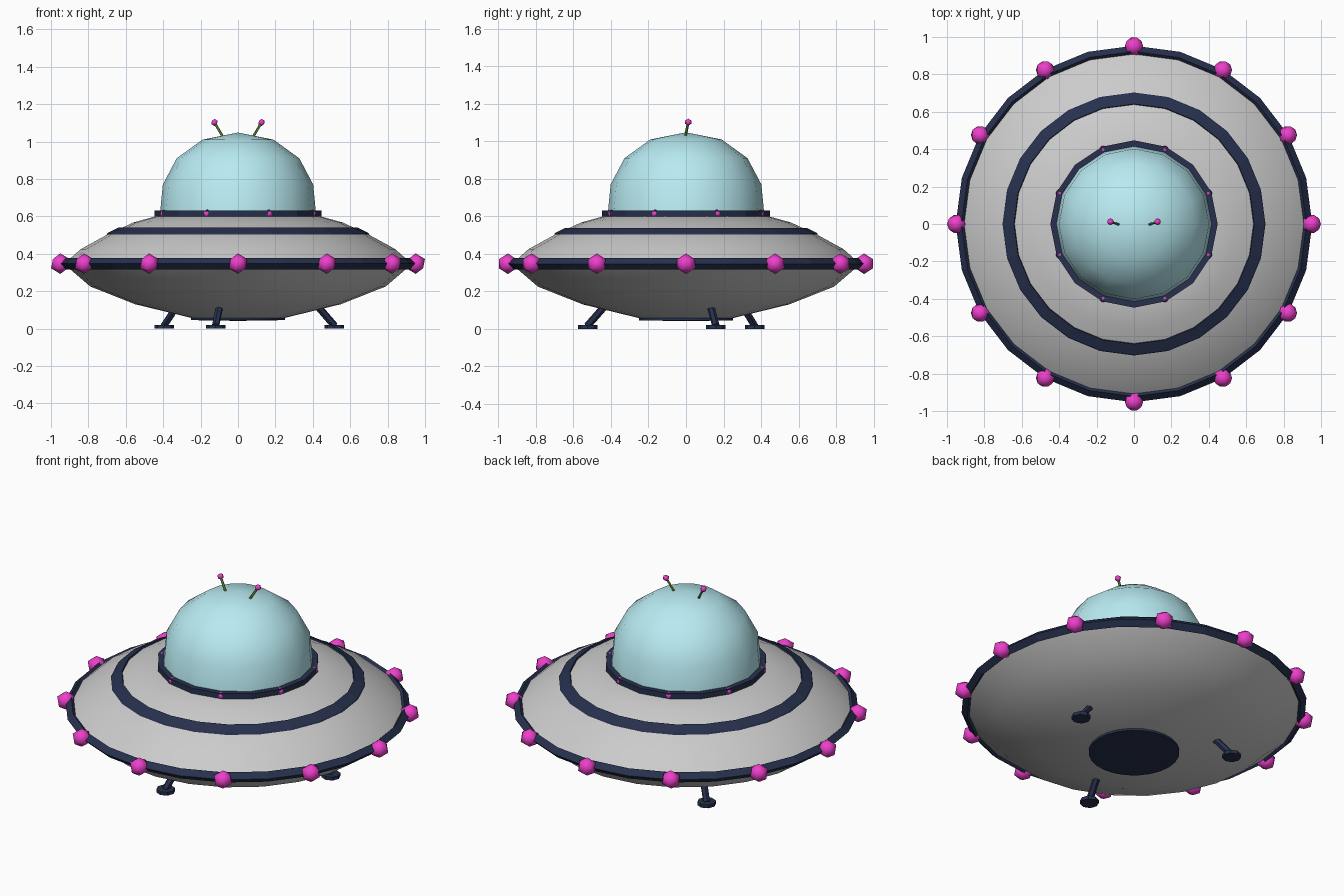
import bpy, bmesh
from math import sin, cos, pi, tau, radians
from mathutils import Vector

if "Cube" in bpy.data.objects:
    bpy.data.objects.remove(bpy.data.objects["Cube"])


def material(name, rgb):
    m = bpy.data.materials.new(name)
    m.diffuse_color = (*rgb, 1)
    m.use_nodes = True
    m.node_tree.nodes["Principled BSDF"].inputs["Base Color"].default_value = m.diffuse_color
    return m


NAVY = material("navy_trim", (0.02, 0.03, 0.075))
GLASS = material("pale_blue_glass", (0.48, 0.83, 0.89))
PINK = material("pink_light", (0.85, 0.05, 0.6))
GREEN = material("green_stalk", (0.16, 0.35, 0.06))


def finish(bm, name, mat, smooth=None):
    bmesh.ops.recalc_face_normals(bm, faces=bm.faces)
    me = bpy.data.meshes.new(name)
    bm.to_mesh(me)
    bm.free()
    ob = bpy.data.objects.new(name, me)
    bpy.context.collection.objects.link(ob)
    if mat:
        me.materials.append(mat)
    if smooth:
        bpy.ops.object.select_all(action='DESELECT')
        ob.select_set(True)
        bpy.context.view_layer.objects.active = ob
        bpy.ops.object.shade_smooth_by_angle(angle=radians(smooth))
    return ob


def lathe(name, profile, sides, mat=None, closed=False, smooth=None):
    """Revolve (radius, height) points about z."""
    bm = bmesh.new()
    rings = []
    for r, z in profile:
        if r == 0:
            rings.append([bm.verts.new((0, 0, z))] * sides)
        else:
            rings.append([bm.verts.new((r * cos(tau * i / sides), r * sin(tau * i / sides), z))
                          for i in range(sides)])
    pairs = list(zip(rings, rings[1:]))
    if closed:
        pairs.append((rings[-1], rings[0]))
    for a, b in pairs:
        for i in range(sides):
            j = (i + 1) % sides
            bm.faces.new(list(dict.fromkeys((a[i], a[j], b[j], b[i]))))
    return finish(bm, name, mat, smooth)


def ball(name, loc, radius, mat):
    bm = bmesh.new()
    bmesh.ops.create_icosphere(bm, subdivisions=1, radius=radius)
    bmesh.ops.translate(bm, verts=bm.verts, vec=loc)
    return finish(bm, name, mat, 60)


def rod(name, a, b, radius, sides, mat):
    a, b = Vector(a), Vector(b)
    bm = bmesh.new()
    bmesh.ops.create_cone(bm, cap_ends=True, segments=sides, radius1=radius,
                          radius2=radius, depth=(b - a).length)
    bm.transform((b - a).to_track_quat('Z', 'Y').to_matrix().to_4x4())
    bmesh.ops.translate(bm, verts=bm.verts, vec=(a + b) / 2)
    return finish(bm, name, mat)


# Saucer hull
lathe("hull", [(0, 0.05), (0.25, 0.057), (0.55, 0.13), (0.79, 0.225), (0.93, 0.345),
               (0.84, 0.425), (0.70, 0.502), (0.56, 0.567), (0.43, 0.603), (0, 0.62)],
      24, smooth=40)

# Dark bands and belly hatch
lathe("rim_band", [(0.953, 0.347), (0.922, 0.378), (0.89, 0.347), (0.922, 0.316)],
      24, NAVY, closed=True)
lathe("middle_band", [(0.703, 0.503), (0.698, 0.511), (0.642, 0.539), (0.63, 0.51)],
      24, NAVY, closed=True)
lathe("dome_collar", [(0.447, 0.60), (0.447, 0.632), (0.405, 0.632), (0.405, 0.60)],
      16, NAVY, closed=True)
lathe("belly_hatch", [(0, 0.041), (0.25, 0.045), (0.25, 0.065), (0, 0.065)], 24, NAVY)

# Glass dome
lathe("dome", [(0.418, 0.605), (0.402, 0.77), (0.328, 0.91), (0.19, 1.01), (0, 1.048)],
      16, GLASS, smooth=50)

# Lights on the rim and beneath the dome collar
for i in range(12):
    a = tau * i / 12
    ball(f"rim_light_{i + 1}", (0.95 * cos(a), 0.95 * sin(a), 0.347), 0.055, PINK)
for i in range(8):
    a = tau * (i + 0.5) / 8
    ball(f"collar_light_{i + 1}", (0.43 * cos(a), 0.43 * sin(a), 0.614), 0.023, PINK)

# Antennae poking through the dome
for side, s in (("left", -1), ("right", 1)):
    tip = (s * 0.126, 0.012, 1.102)
    rod(f"{side}_antenna", (s * 0.06, -0.01, 0.99), tip, 0.007, 6, GREEN)
    ball(f"{side}_antenna_tip", tip, 0.019, PINK)

# Three splayed landing legs
for i in range(3):
    a = 0.3 + tau * i / 3
    d = Vector((cos(a), sin(a), 0))
    rod(f"leg_{i + 1}", d * 0.54 + Vector((0, 0, 0.015)), d * 0.40 + Vector((0, 0, 0.17)),
        0.02, 6, NAVY)
    rod(f"foot_{i + 1}", d * 0.538, d * 0.538 + Vector((0, 0, 0.02)), 0.052, 8, NAVY)
